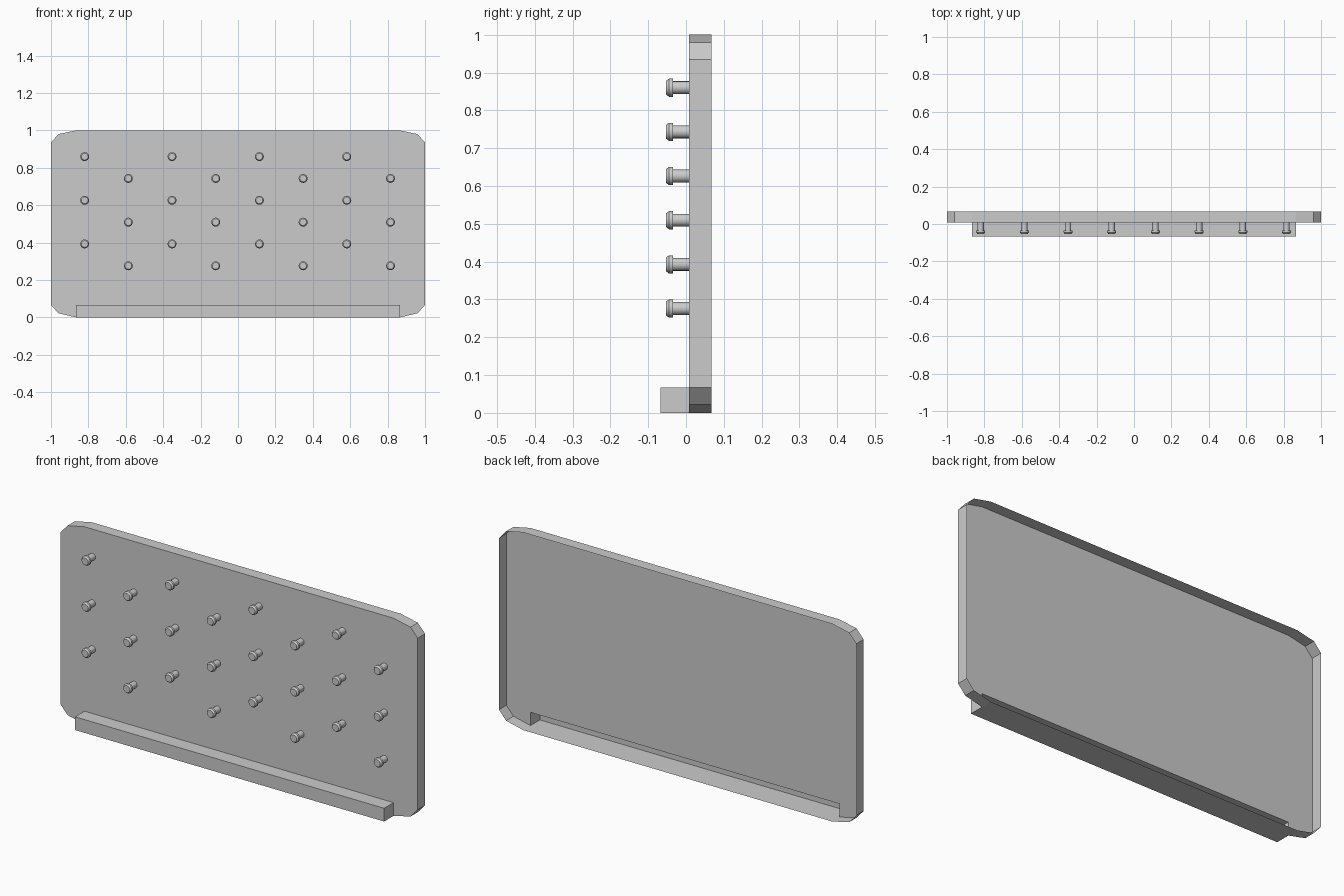
import bpy, bmesh, math

if "Cube" in bpy.data.objects:
    bpy.data.objects.remove(bpy.data.objects["Cube"])

Y_BACK, Y_PANEL, Y_LEDGE = 0.067, 0.008, -0.067
LX, LZ = 0.865, 0.067


def finish(bm, name):
    # weld, make the normals face outwards (front faces look to -y)
    bmesh.ops.remove_doubles(bm, verts=bm.verts, dist=1e-5)
    bmesh.ops.recalc_face_normals(bm, faces=bm.faces)
    front = min(bm.faces, key=lambda f: f.calc_center_median().y)
    if front.normal.y > 0:
        bmesh.ops.reverse_faces(bm, faces=bm.faces)
    mesh = bpy.data.meshes.new(name)
    bm.to_mesh(mesh)
    bm.free()
    return mesh


def add(name, mesh, loc=(0, 0, 0)):
    ob = bpy.data.objects.new(name, mesh)
    ob.location = loc
    bpy.context.collection.objects.link(ob)
    return ob


# Open-backed board shell with a hollow ledge along the bottom
bm = bmesh.new()


def face(*pts):
    bm.faces.new([bm.verts.new(p) for p in pts])


right = [(LX, 0), (0.96, 0.022), (1, LZ), (1, 0.935), (0.96, 0.98), (LX, 1)]
outline = right + [(-x, z) for x, z in reversed(right)]

# front panel, cut away behind the ledge
panel = outline + [(-LX, LZ), (LX, LZ)]
face(*[(x, Y_PANEL, z) for x, z in panel])

# rim running back from the panel edge
for (x0, z0), (x1, z1) in zip(outline, outline[1:] + outline[:1]):
    face((x0, Y_PANEL, z0), (x1, Y_PANEL, z1), (x1, Y_BACK, z1), (x0, Y_BACK, z0))

# ledge: floor, front, top, ends
section = [(Y_PANEL, 0), (Y_LEDGE, 0), (Y_LEDGE, LZ), (Y_PANEL, LZ)]
for (y0, z0), (y1, z1) in zip(section, section[1:]):
    face((-LX, y0, z0), (LX, y0, z0), (LX, y1, z1), (-LX, y1, z1))
for s in (-1, 1):
    face(*[(s * LX, y, z) for y, z in section])
add("board_with_ledge", finish(bm, "board_with_ledge"))

# Peg: shaft with a chamfered head, lathed around y
SEG = 16
profile = [(0.017, Y_PANEL), (0.017, -0.035), (0.024, -0.035),
           (0.024, -0.045), (0.018, -0.053)]
bm = bmesh.new()
rings = [[bm.verts.new((r * math.cos(2 * math.pi * i / SEG), y,
                        r * math.sin(2 * math.pi * i / SEG))) for i in range(SEG)]
         for r, y in profile]
for a, b in zip(rings, rings[1:]):
    for i in range(SEG):
        j = (i + 1) % SEG
        bm.faces.new((a[i], a[j], b[j], b[i]))
bm.faces.new(rings[-1])
peg_mesh = finish(bm, "peg")

# Staggered rows of pegs
STEP_X, STEP_Z = 0.2336, 0.1168
pegs = []
for row in range(6):
    for col in range(4):
        x = -0.82 + STEP_X * (2 * col + row % 2)
        pegs.append(add(f"peg_{row + 1}_{col + 1}", peg_mesh,
                        (x, 0, 0.86 - STEP_Z * row)))

bpy.ops.object.select_all(action='DESELECT')
pegs[0].select_set(True)
bpy.context.view_layer.objects.active = pegs[0]
bpy.ops.object.shade_smooth_by_angle(angle=math.radians(30))
